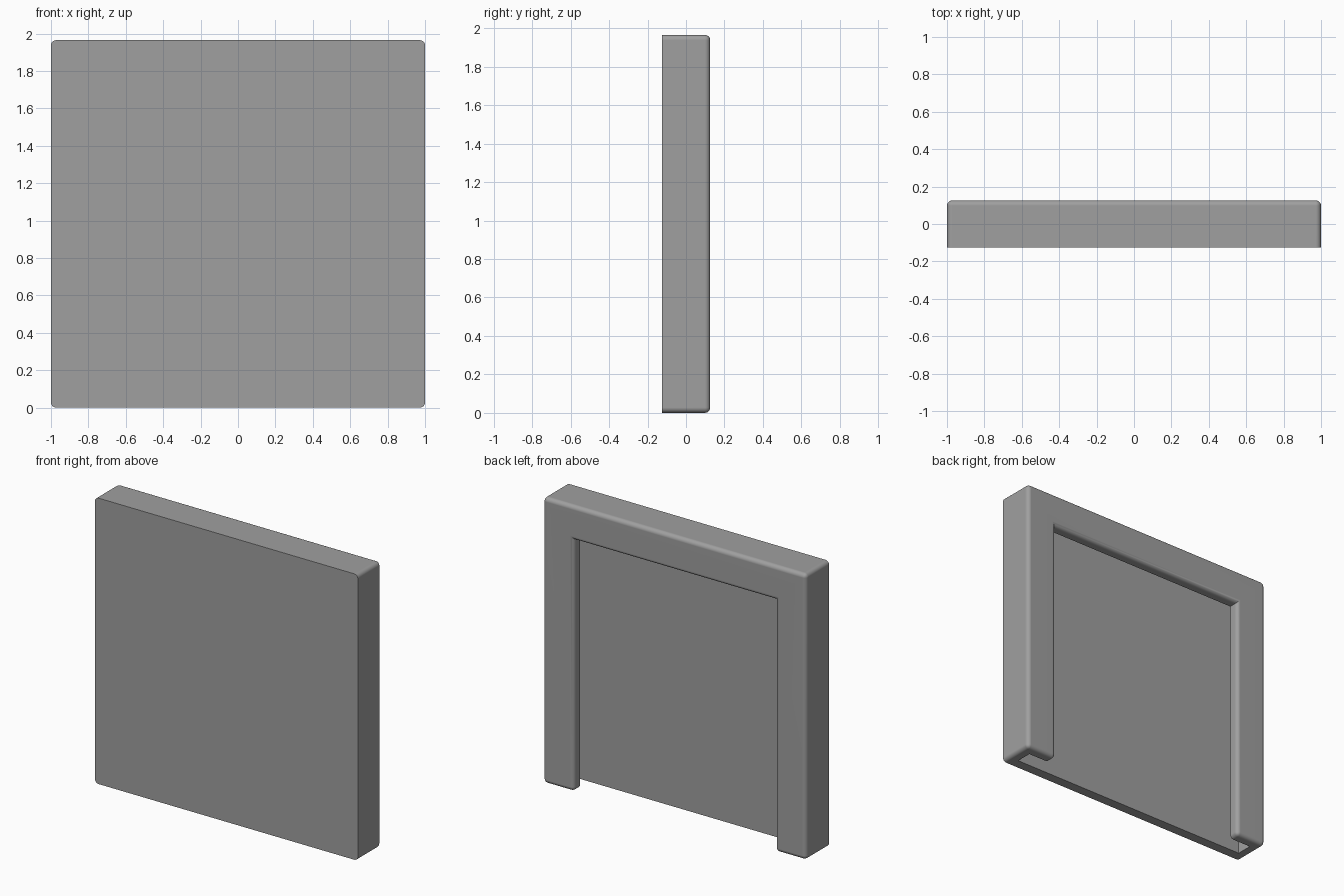
import bpy, bmesh, math

if "Cube" in bpy.data.objects:
    bpy.data.objects.remove(bpy.data.objects["Cube"])

W, D, H = 1.0, 0.126, 1.965      # half width, half depth, height
T = 0.07                         # sheet thickness
IN_X, IN_Z = 0.765, 1.73         # inner edge of the back flange
R = 0.028                        # edge rounding


def box(name, x, y, z, cutter=False):
    """Axis-aligned box from (min, max) ranges."""
    bm = bmesh.new()
    bmesh.ops.create_cube(bm, size=1)
    for v in bm.verts:
        for i, (lo, hi) in enumerate((x, y, z)):
            v.co[i] = hi if v.co[i] > 0 else lo
    mesh = bpy.data.meshes.new(name)
    bm.to_mesh(mesh)
    bm.free()
    ob = bpy.data.objects.new(name, mesh)
    bpy.context.collection.objects.link(ob)
    ob.hide_render = cutter
    return ob


# Solid body, hollowed from below, with an open window through the back
shell = box("panel_shell", (-W, W), (-D, D), (0, H))
cutters = [
    box("cavity_cutter", (-W + T, W - T), (-D + T, D - T), (-0.2, H - T), True),
    box("window_cutter", (-IN_X, IN_X), (0, D + 0.2), (-0.3, IN_Z), True),
]
for c in cutters:
    mod = shell.modifiers.new(c.name, 'BOOLEAN')
    mod.operation, mod.solver, mod.object = 'DIFFERENCE', 'EXACT', c

bpy.context.view_layer.update()
deps = bpy.context.evaluated_depsgraph_get()
mesh = bpy.data.meshes.new_from_object(shell.evaluated_get(deps))
shell.modifiers.clear()
shell.data = mesh
for c in cutters:
    bpy.data.objects.remove(c)


# Round the back edges, outer corners and lower flange corners; front stays sharp
def rounded(edge):
    a, b = (v.co for v in edge.verts)
    if min(a.y, b.y) > D - 1e-4:
        return True
    along_y = abs(a.x - b.x) < 1e-4 and abs(a.z - b.z) < 1e-4
    outer = abs(a.x) > W - 1e-4
    flange = abs(abs(a.x) - IN_X) < 1e-4 and a.z < 1e-4 and max(a.y, b.y) > 0
    return along_y and (outer or flange)


bm = bmesh.new()
bm.from_mesh(mesh)
bmesh.ops.remove_doubles(bm, verts=bm.verts, dist=1e-5)
bmesh.ops.dissolve_limit(bm, angle_limit=0.01, verts=bm.verts, edges=bm.edges)
bmesh.ops.bevel(bm, geom=[e for e in bm.edges if rounded(e)], offset=R,
                offset_type='OFFSET', segments=5, profile=0.5,
                affect='EDGES', clamp_overlap=True)
bmesh.ops.recalc_face_normals(bm, faces=bm.faces)
bm.to_mesh(mesh)
bm.free()

# Single grey finish
grey = bpy.data.materials.new("grey")
grey.diffuse_color = (0.35, 0.35, 0.35, 1)
grey.use_nodes = True
grey.node_tree.nodes["Principled BSDF"].inputs["Base Color"].default_value = grey.diffuse_color
mesh.materials.clear()
mesh.materials.append(grey)

# Smooth rounded edges, flat sheets
bpy.context.view_layer.objects.active = shell
shell.select_set(True)
bpy.ops.object.shade_smooth_by_angle(angle=math.radians(35))
wn = shell.modifiers.new("flat_sheets", 'WEIGHTED_NORMAL')
wn.keep_sharp = True
